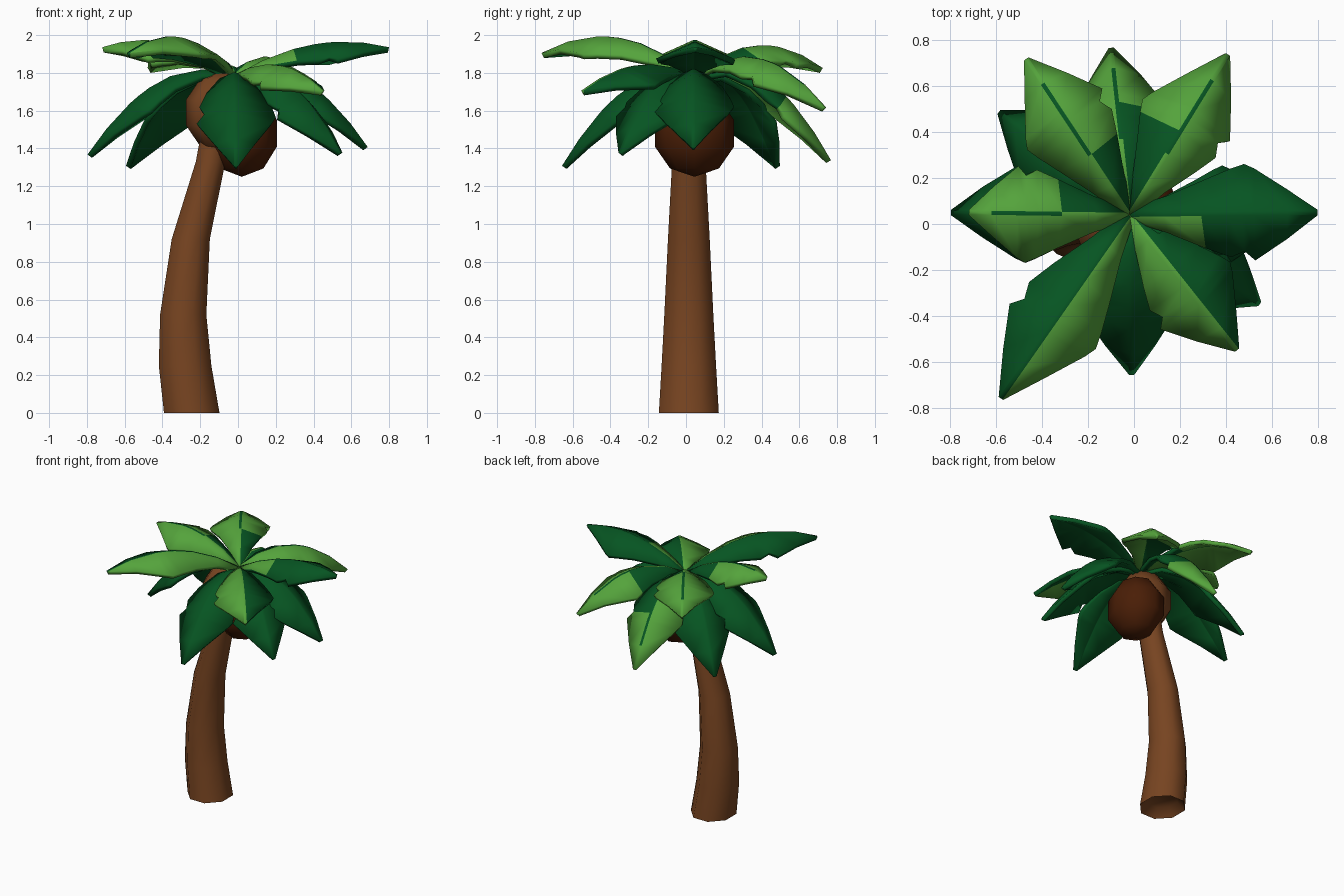
import bpy, bmesh, math
from mathutils import Vector

if "Cube" in bpy.data.objects:
    bpy.data.objects.remove(bpy.data.objects["Cube"])


def material(name, rgb):
    m = bpy.data.materials.new(name)
    m.diffuse_color = (*rgb, 1)
    m.use_nodes = True
    m.node_tree.nodes["Principled BSDF"].inputs["Base Color"].default_value = m.diffuse_color
    return m


LIGHT = material("light green", (0.09, 0.37, 0.045))
DARK = material("dark green", (0.002, 0.09, 0.016))
BARK = material("bark brown", (0.185, 0.058, 0.015))
NUT = material("coconut brown", (0.068, 0.013, 0.002))


def finish(bm, name, mats, angle):
    bmesh.ops.recalc_face_normals(bm, faces=bm.faces)
    me = bpy.data.meshes.new(name)
    bm.to_mesh(me)
    bm.free()
    ob = bpy.data.objects.new(name, me)
    bpy.context.collection.objects.link(ob)
    for m in mats:
        me.materials.append(m)
    bpy.ops.object.select_all(action='DESELECT')
    bpy.context.view_layer.objects.active = ob
    ob.select_set(True)
    bpy.ops.object.shade_smooth_by_angle(angle=math.radians(angle))
    return ob


# Curved trunk: (x, z, x radius, y radius) rings, starting inside the hollow foot
rings = [(-.245, .06, .10, .11), (-.245, 0, .15, .165), (-.28, .25, .142, .15),
         (-.29, .52, .125, .135), (-.25, .92, .103, .115),
         (-.145, 1.33, .08, .092), (-.10, 1.6, .075, .085)]
bm = bmesh.new()
N = 8
loops = []
for x, z, rx, ry in rings:
    loops.append([bm.verts.new((x + rx * 1.06 * math.cos(math.tau * (i + .5) / N),
                                .015 + ry * 1.04 * math.sin(math.tau * (i + .5) / N), z))
                  for i in range(N)])
for a, b in zip(loops, loops[1:]):
    for i in range(N):
        j = (i + 1) % N
        bm.faces.new((a[i], a[j], b[j], b[i]))
bm.faces.new(loops[0])
bm.faces.new(loops[-1])
finish(bm, "trunk", [BARK], 50)


# Coconuts: a light one behind on the trunk top and a dark one at its side
def coconut(name, centre, size, mat):
    bm = bmesh.new()
    bmesh.ops.create_uvsphere(bm, u_segments=8, v_segments=5, radius=1)
    for v in bm.verts:
        v.co = Vector([c + s * p for c, s, p in zip(centre, size, v.co)])
    finish(bm, name, [mat], 50)


coconut("trunk_coconut", (-.08, .01, 1.59), (.205, .195, .22), BARK)
coconut("dark_coconut", (.02, .045, 1.48), (.195, .22, .23), NUT)

# Leaf outline: (position along leaf, left half width, right half width)
OUTLINE = [(0, .03, .03), (.18, .08, .08), (.38, .15, .15), (.52, .195, .19),
           (.60, .215, .165), (.66, .195, .205), (.84, .105, .115), (1, .012, .012)]


HUB = Vector((-.02, .04, 1.79))


def leaf(name, tip, mid_z, left, right, stripe, inner=None, push=0, under=None, reach=2, droop=.45):
    """push moves the widest part towards the tip; under overrides underside colour."""
    tip = Vector(tip)
    flat = Vector((tip.x - HUB.x, tip.y - HUB.y, 0))
    side = Vector((-flat.y, flat.x, 0)).normalized()
    # quadratic through hub, mid height at 0.55, and tip
    d, m, k = tip.z - HUB.z, mid_z - HUB.z, .55
    a = (m - d * k) / (k * k - k)
    b = d - a
    bm = bmesh.new()
    rows = []
    for t, wl, wr in OUTLINE:
        t += push * math.sin(math.pi * t)
        c = HUB + flat * t
        c.z += a * t * t + b * t
        slope = (2 * a * t + b) / flat.length
        n = (Vector((0, 0, 1)) - flat.normalized() * slope).normalized()
        rows.append([bm.verts.new(c + side * w - n * abs(w) * droop)
                     for w in (wl, .009, -.009, -wr)])
    for r, (p, q) in enumerate(zip(rows, rows[1:])):
        for i in range(3):
            f = bm.faces.new((p[i], q[i], q[i + 1], p[i + 1]))
            f.material_index = left if i == 0 else right
            if i == 1 and stripe:
                f.material_index = 1 if 1 < r < 6 else left
            if inner and r < reach and i != 1:
                f.material_index = inner[0 if i == 0 else 1]
    low = [LIGHT, DARK] if under is None else [under, under]
    ob = finish(bm, name, [LIGHT, DARK] + low, 35)
    # make sure the upper side points up before thickening downwards
    if sum(p.normal.z * p.area for p in ob.data.polygons) < 0:
        ob.data.flip_normals()
    s = ob.modifiers.new("thickness", 'SOLIDIFY')
    s.thickness = .03
    s.offset = -1
    s.material_offset = 2
    s.material_offset_rim = 2


# Upper leaves, colours 0 = light, 1 = dark (left half, right half, midrib stripe)
leaf("upper_leaf_right", (.80, .05, 1.94), 1.96, 1, 1, False, (1, 0), under=DARK)
leaf("upper_leaf_back_right", (.41, .74, 1.62), 1.87, 0, 0, True, (1, 0), reach=3)
leaf("upper_leaf_back", (-.10, .77, 1.34), 1.76, 0, 0, True, (0, 1), push=.08, reach=4)
leaf("upper_leaf_back_left", (-.47, .72, 1.83), 1.95, 0, 0, True, (0, 1))
leaf("upper_leaf_left", (-.72, .05, 1.94), 1.97, 0, 0, True, (0, 1), push=.04)
leaf("upper_leaf_front_left", (-.58, -.76, 1.91), 1.995, 0, 1, False, push=-.03)
leaf("upper_leaf_front_right", (.45, -.55, 1.71), 1.84, 1, 0, False)

# Lower drooping leaves
for name, tip, mid in [("front", (-.01, -.66, 1.31), 1.70),
                       ("front_right", (.55, -.35, 1.38), 1.73),
                       ("right", (.69, .04, 1.41), 1.75),
                       ("left", (-.80, .05, 1.37), 1.74),
                       ("back_left", (-.59, .49, 1.31), 1.72)]:
    leaf("lower_leaf_" + name, tip, mid, 1, 1, False, push=.06)
